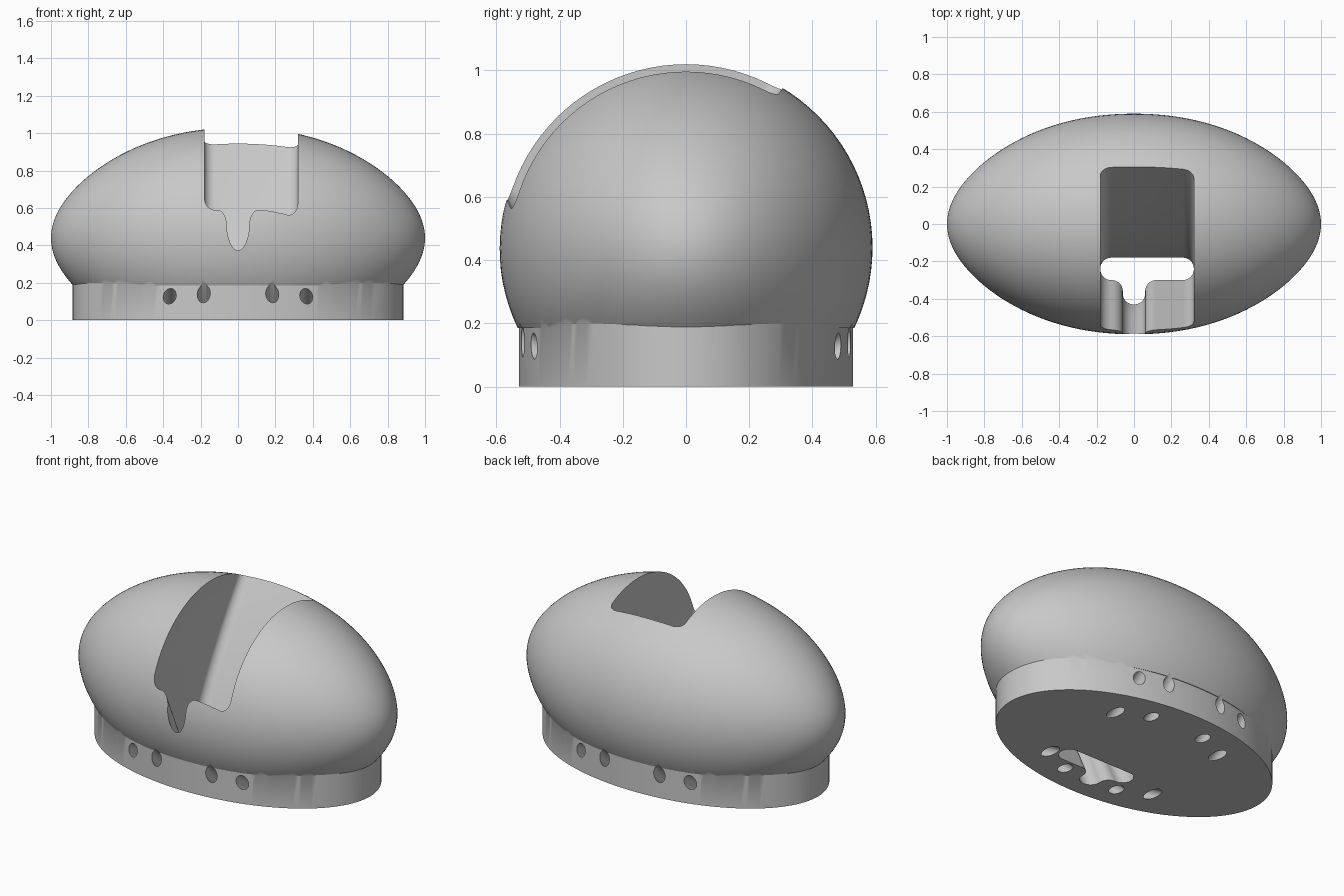
import bpy, bmesh, math
from mathutils import Vector, Matrix

cube = bpy.data.objects.get("Cube")
if cube:
    bpy.data.objects.remove(cube, do_unlink=True)

grey = bpy.data.materials.new("plain_grey")
grey.use_nodes = True
GREY = (0.58, 0.58, 0.58, 1)
grey.diffuse_color = GREY
grey.node_tree.nodes["Principled BSDF"].inputs["Base Color"].default_value = GREY


def make_object(name, bm):
    bmesh.ops.recalc_face_normals(bm, faces=bm.faces)
    mesh = bpy.data.meshes.new(name)
    bm.to_mesh(mesh)
    bm.free()
    mesh.materials.append(grey)
    obj = bpy.data.objects.new(name, mesh)
    bpy.context.collection.objects.link(obj)
    return obj


def combine(target, tool, operation):
    mod = target.modifiers.new(tool.name, "BOOLEAN")
    mod.operation = operation
    mod.solver = "EXACT"
    mod.object = tool
    bpy.context.view_layer.objects.active = target
    bpy.ops.object.modifier_apply(modifier=mod.name)
    bpy.data.objects.remove(tool, do_unlink=True)


# Egg-shaped body, round about the x axis, cut flat underneath
CENTRE = 0.44
bm = bmesh.new()
bmesh.ops.create_uvsphere(bm, u_segments=96, v_segments=64, radius=1)
for v in bm.verts:
    x, a, b = v.co.z, v.co.x, v.co.y
    r = 0.59 * (1 - 0.13 * abs(x) ** 3)
    v.co = (x, a * r, b * r + CENTRE)
cut = bmesh.ops.bisect_plane(bm, geom=bm.verts[:] + bm.edges[:] + bm.faces[:],
                             plane_co=(0, 0, 0.186), plane_no=(0, 0, 1), clear_inner=True)
rim = [e for e in cut["geom_cut"] if isinstance(e, bmesh.types.BMEdge)]
bmesh.ops.contextual_create(bm, geom=rim)
body = make_object("egg_stand_body", bm)

# Upright oval foot
bm = bmesh.new()
bmesh.ops.create_cone(bm, cap_ends=True, segments=128, radius1=1, radius2=1, depth=0.3,
                      matrix=Matrix.Translation((0, 0, 0.15)))
bmesh.ops.scale(bm, vec=(0.884, 0.528, 1), verts=bm.verts)
combine(body, make_object("oval_foot", bm), "UNION")


# Flared slot with a finger notch, lofted from rounded outlines
def slot_outline(z, radius=0.058, steps=8):
    h = max(z, 0)
    back = -0.18 + 0.49 * (h / 0.95) ** 1.4
    front = -0.30 - 0.45 * h
    notch = min(-0.43 - 0.35 * h, front - 0.118)
    corners = [Vector(p) for p in ((-0.18, back), (0.32, back), (0.32, front), (0.06, front),
                                   (0.06, notch), (-0.06, notch), (-0.06, front), (-0.18, front))]
    points = []
    for i, p in enumerate(corners):
        to_prev = (corners[i - 1] - p).normalized()
        to_next = (corners[(i + 1) % len(corners)] - p).normalized()
        mid = p + radius * (to_prev + to_next)
        for k in range(steps + 1):
            t = math.pi / 2 * k / steps
            q = mid - radius * (to_next * math.cos(t) + to_prev * math.sin(t))
            points.append((q.x, q.y, z))
    return points


bm = bmesh.new()
levels = [-0.05] + [i * 0.06 for i in range(20)]
rings = [[bm.verts.new(p) for p in slot_outline(z)] for z in levels]
for low, high in zip(rings, rings[1:]):
    for i in range(len(low)):
        bm.faces.new((low[i - 1], low[i], high[i], high[i - 1]))
bm.faces.new(rings[0])
bm.faces.new(rings[-1])
combine(body, make_object("slot_cutter", bm), "DIFFERENCE")

# Slanted holes from the underside out through the foot
bm = bmesh.new()
for x, y_in, y_out, rise in ((0.365, 0.276, 0.475, 0.125), (0.183, 0.366, 0.515, 0.14)):
    for sx in (-1, 1):
        for sy in (-1, 1):
            start = Vector((sx * x, sy * y_in, 0))
            end = Vector((sx * x, sy * y_out, rise))
            turn = (end - start).to_track_quat("Z", "Y").to_matrix().to_4x4()
            bmesh.ops.create_cone(bm, cap_ends=True, segments=24, radius1=0.035, radius2=0.035,
                                  depth=0.4, matrix=Matrix.Translation((start + end) / 2) @ turn)
combine(body, make_object("hole_cutter", bm), "DIFFERENCE")

# Smooth shading with crisp rims
bpy.ops.object.select_all(action="DESELECT")
body.select_set(True)
bpy.context.view_layer.objects.active = body
bpy.ops.object.shade_smooth_by_angle(angle=math.radians(30))
